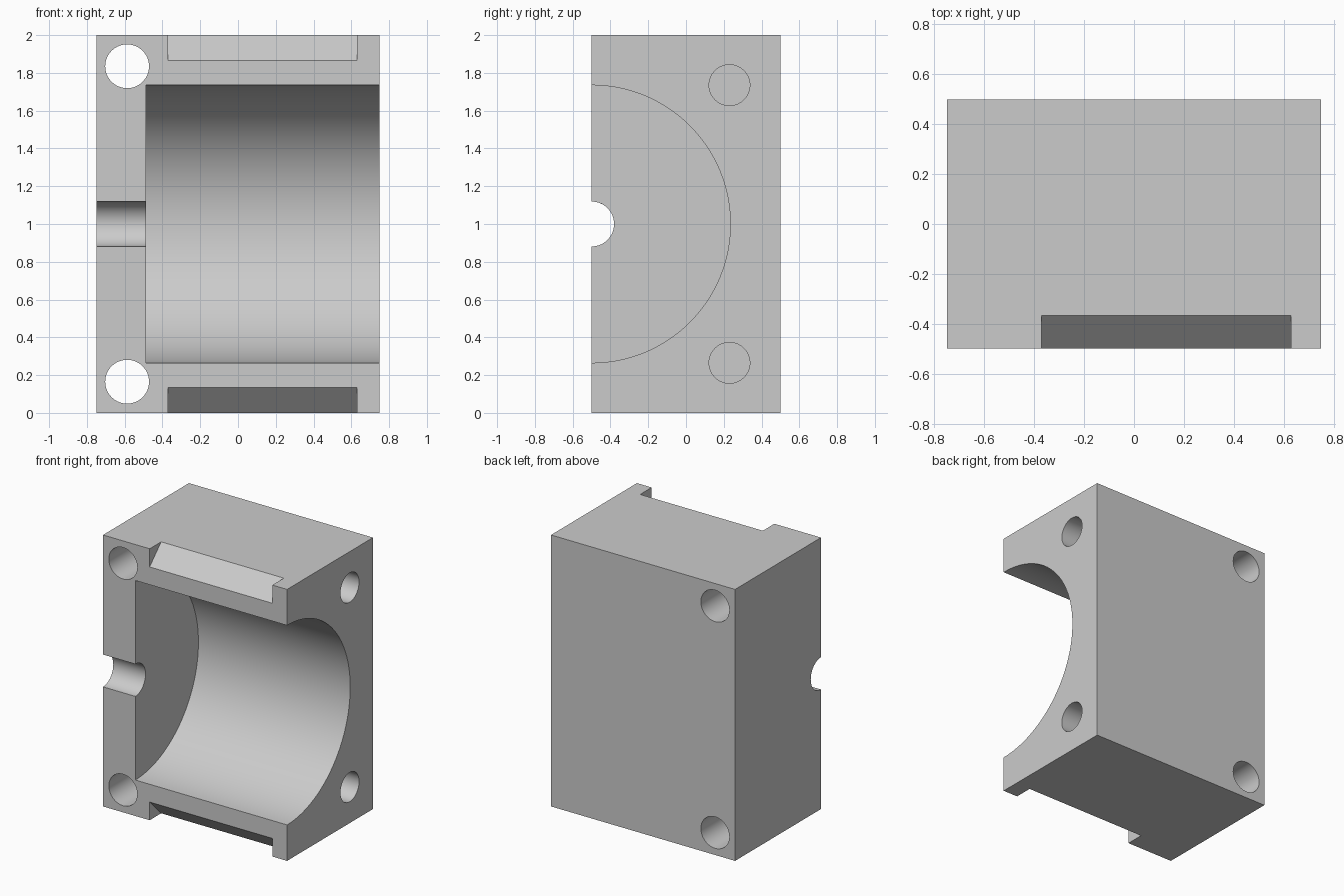
import bpy
import math
from mathutils import Matrix, Vector

default_cube = bpy.data.objects.get("Cube")
if default_cube:
    bpy.data.objects.remove(default_cube, do_unlink=True)

grey = bpy.data.materials.new("plain grey")
grey.use_nodes = True
colour = (0.6, 0.6, 0.6, 1)
grey.diffuse_color = colour
grey.node_tree.nodes["Principled BSDF"].inputs["Base Color"].default_value = colour


def box(name, size, centre, tilt=0):
    bpy.ops.mesh.primitive_cube_add(size=1)
    obj = bpy.context.object
    obj.name = name
    place = Matrix.Translation(centre) @ Matrix.Rotation(tilt, 4, "X")
    obj.data.transform(place @ Matrix.Diagonal((*size, 1)))
    obj.data.materials.append(grey)
    return obj


def rod(name, radius, start, end, sides=64):
    start, end = Vector(start), Vector(end)
    axis = end - start
    bpy.ops.mesh.primitive_cylinder_add(vertices=sides, radius=radius, depth=axis.length)
    obj = bpy.context.object
    obj.name = name
    turn = axis.to_track_quat("Z", "Y").to_matrix().to_4x4()
    obj.data.transform(Matrix.Translation((start + end) / 2) @ turn)
    obj.data.materials.append(grey)
    return obj


# Solid half of the housing
housing = box("housing_half", (1.5, 1, 2), (0, 0, 1))

# Main bore, open at the left end, and the narrow shaft groove
cutters = [
    rod("main_bore", 0.735, (-0.487, -0.5, 1), (1, -0.5, 1), 128),
    rod("shaft_groove", 0.119, (-1, -0.5, 1), (-0.3, -0.5, 1)),
]

# Mirrored about mid height: bolt holes, blind end holes, bevelled pry notches
for side, label in ((1, "upper"), (-1, "lower")):
    z = 1 + side * 0.835
    cutters.append(rod(label + "_bolt_hole", 0.116, (-0.587, -1, z), (-0.587, 1, z)))
    z = 1 + side * 0.735
    cutters.append(rod(label + "_end_hole", 0.108, (0.25, 0.23, z), (1, 0.23, z)))
    edge = 0.134 * math.sqrt(2)
    cutters.append(box(label + "_notch", (1, edge, edge),
                       (0.13, -0.5, 1 + side), math.radians(45)))

# Cut everything out of the housing
for cutter in cutters:
    cut = housing.modifiers.new(cutter.name, "BOOLEAN")
    cut.operation = "DIFFERENCE"
    cut.solver = "EXACT"
    cut.object = cutter
    bpy.ops.object.select_all(action="DESELECT")
    housing.select_set(True)
    bpy.context.view_layer.objects.active = housing
    bpy.ops.object.modifier_apply(modifier=cut.name)
    bpy.data.objects.remove(cutter, do_unlink=True)

bpy.ops.object.shade_smooth_by_angle(angle=math.radians(30))
